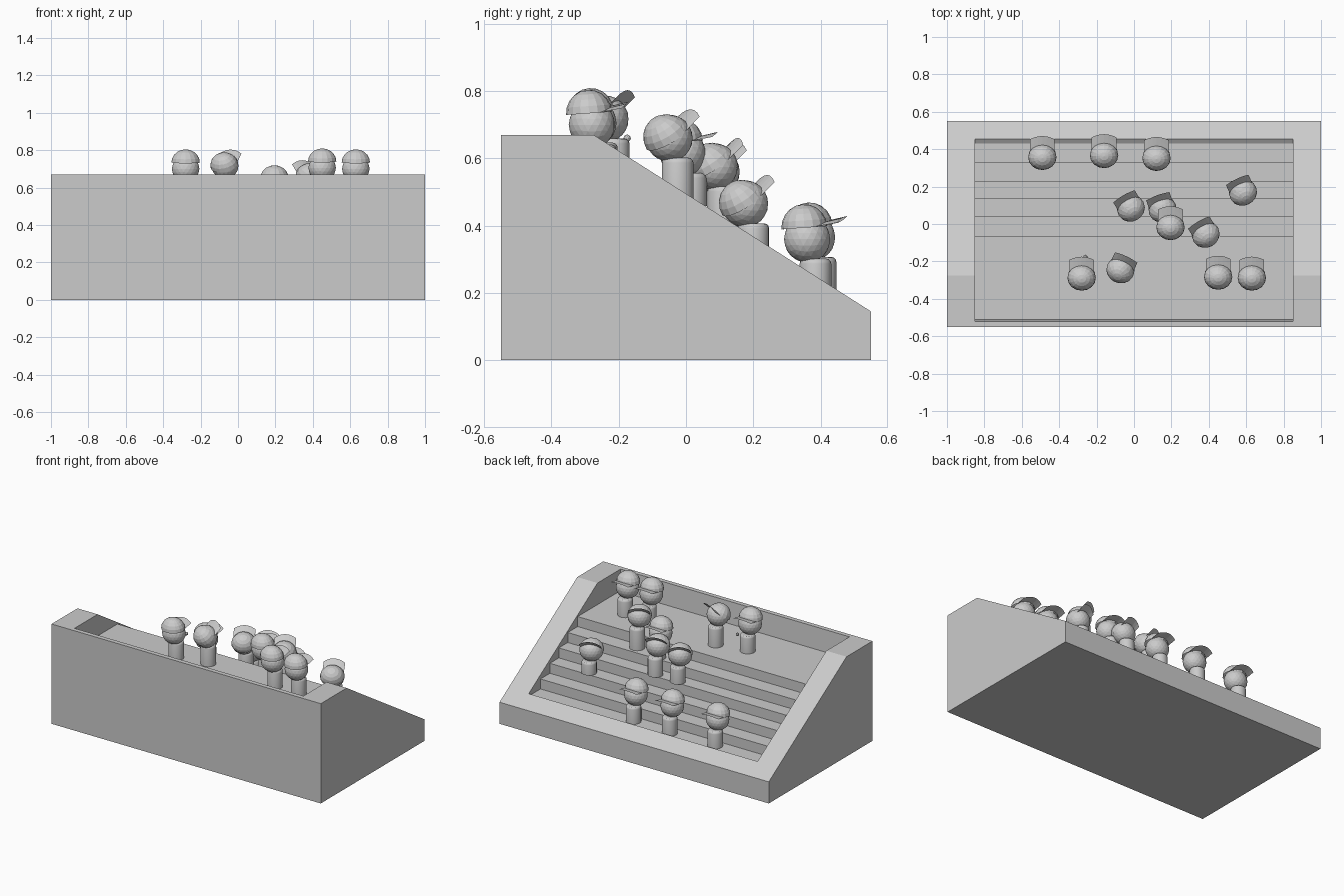
import bpy, bmesh, math
from mathutils import Matrix, Vector

cube = bpy.data.objects.get("Cube")
if cube:
    bpy.data.objects.remove(cube, do_unlink=True)

# One plain grey for everything
GREY = (0.6, 0.6, 0.6, 1)
grey = bpy.data.materials.new("plain grey")
grey.use_nodes = True
grey.diffuse_color = GREY
grey.node_tree.nodes["Principled BSDF"].inputs["Base Color"].default_value = GREY


def finish(bm, name, matrix=Matrix()):
    bmesh.ops.recalc_face_normals(bm, faces=bm.faces)
    mesh = bpy.data.meshes.new(name)
    bm.to_mesh(mesh)
    bm.free()
    mesh.materials.append(grey)
    obj = bpy.data.objects.new(name, mesh)
    obj.matrix_world = matrix
    bpy.context.collection.objects.link(obj)
    return obj


def extrude_profile(name, profile, half_width):
    """Extrude a (y, z) outline along x."""
    bm = bmesh.new()
    face = bm.faces.new([bm.verts.new((-half_width, y, z)) for y, z in profile])
    ext = bmesh.ops.extrude_face_region(bm, geom=[face])
    moved = [v for v in ext["geom"] if isinstance(v, bmesh.types.BMVert)]
    bmesh.ops.translate(bm, verts=moved, vec=(2 * half_width, 0, 0))
    return finish(bm, name)


# Grandstand block with a stepped recess cut into it
FLOOR, RISE = 0.525, 0.067
block = extrude_profile("grandstand", [
    (-0.55, 0), (-0.55, 0.67), (-0.275, 0.67), (0.55, 0.145), (0.55, 0)], 1)
edges = [-0.065, 0.04, 0.135, 0.23, 0.33]
steps = [(-0.52, 1), (-0.52, 0.67), (-0.51, FLOOR)]
for i, y in enumerate(edges):
    steps += [(y, FLOOR - i * RISE), (y, FLOOR - (i + 1) * RISE)]
steps += [(0.43, FLOOR - 5 * RISE), (0.455, 0.206), (0.455, 1)]
cutter = extrude_profile("step_cutter", steps, 0.85)
cutter.hide_render = True
cut = block.modifiers.new("steps", "BOOLEAN")
cut.operation, cut.object, cut.solver = "DIFFERENCE", cutter, "EXACT"
bpy.context.view_layer.objects.active = block
bpy.ops.object.modifier_apply(modifier=cut.name)
bpy.data.objects.remove(cutter, do_unlink=True)


def body(name, height, matrix):
    bm = bmesh.new()
    bmesh.ops.create_cone(bm, cap_ends=True, segments=20, radius1=0.047, radius2=0.047,
                          depth=height, matrix=Matrix.Translation((0, 0, height / 2)))
    rim = [e for e in bm.edges if all(v.co.z > height * 0.9 for v in e.verts)]
    bmesh.ops.bevel(bm, geom=rim, offset=0.015, segments=3, profile=0.5, affect="EDGES")
    obj = finish(bm, name, matrix)
    for p in obj.data.polygons:
        p.use_smooth = abs(p.normal.z) < 0.95
    return obj


def ball(name, radius, matrix, scale=(1, 1, 1), detail=3):
    bm = bmesh.new()
    bmesh.ops.create_icosphere(bm, subdivisions=detail, radius=radius)
    bmesh.ops.scale(bm, verts=bm.verts, vec=scale)
    return finish(bm, name, matrix)


def cap_dome(name, matrix):
    bm = bmesh.new()
    bmesh.ops.create_uvsphere(bm, u_segments=16, v_segments=10, radius=0.073)
    bmesh.ops.bisect_plane(bm, geom=bm.verts[:] + bm.edges[:] + bm.faces[:],
                           plane_co=(0, 0, 0), plane_no=(0, 0, 1), clear_inner=True)
    bmesh.ops.scale(bm, verts=bm.verts, vec=(1.04, 0.94, 0.96))
    return finish(bm, name, matrix)


def cap_visor(name, matrix):
    """Thin plate, arched across its width, with a rounded front."""
    bm = bmesh.new()
    rows = []
    for t in (0, 0.5, 1):
        row = []
        for i in range(7):
            s = i / 3 - 1
            back = 0.066 * math.sqrt(max(0, 1 - s * s * 0.85))
            front = 0.115 - 0.018 * s * s
            row.append(bm.verts.new((0.066 * s, back + (front - back) * t,
                                     0.014 * (1 - s * s) + 0.008 * t)))
        rows.append(row)
    for a, b in zip(rows, rows[1:]):
        for i in range(6):
            bm.faces.new((a[i], a[i + 1], b[i + 1], b[i]))
    bmesh.ops.solidify(bm, geom=bm.faces[:], thickness=0.006)
    return finish(bm, name, matrix)


def spectator(n, x, y, z, yaw, pitch, lift):
    """Head centre at x, y, z; the cap is raised by lift and tipped back by pitch."""
    turn = Matrix.Rotation(math.radians(yaw), 4, "Z")
    tip = Matrix.Rotation(math.radians(pitch), 4, "X")
    head = Matrix.Translation((x, y, z)) @ turn
    foot_y = y + 0.025
    ground = FLOOR - RISE * sum(foot_y > e for e in edges)
    body(f"body_{n}", z - 0.058 - ground, Matrix.Translation((x, foot_y, ground)))
    ball(f"head_{n}", 0.07, head, (1.05, 0.98, 1))
    cap = head @ Matrix.Translation((0, -0.008, lift)) @ tip
    cap_dome(f"cap_{n}", cap)
    cap_visor(f"visor_{n}", cap)


# Crowd: x, y, z of the head, turn, cap tip
upright = [(-0.28, -0.28, 0.7), (0.45, -0.275, 0.705), (0.63, -0.28, 0.7),
           (-0.49, 0.365, 0.36), (-0.16, 0.375, 0.365), (0.12, 0.36, 0.36),
           (0.195, -0.01, 0.615)]
tipped = [(-0.07, -0.24, 0.717, -25), (-0.02, 0.09, 0.56, 30), (0.15, 0.085, 0.575, 20),
          (0.38, -0.05, 0.66, 30), (0.58, 0.175, 0.465, 25)]
for n, (x, y, z) in enumerate(upright, 1):
    spectator(n, x, y, z, 0, 4, 0.034)
for n, (x, y, z, yaw) in enumerate(tipped, len(upright) + 1):
    spectator(n, x, y, z, yaw, 35, 0.002)

# Small held balls
for n, spot in enumerate([(-0.146, 0.43, 0.27), (-0.26, -0.175, 0.66)], 1):
    ball(f"small_ball_{n}", 0.011, Matrix.Translation(Vector(spot)), detail=2)
